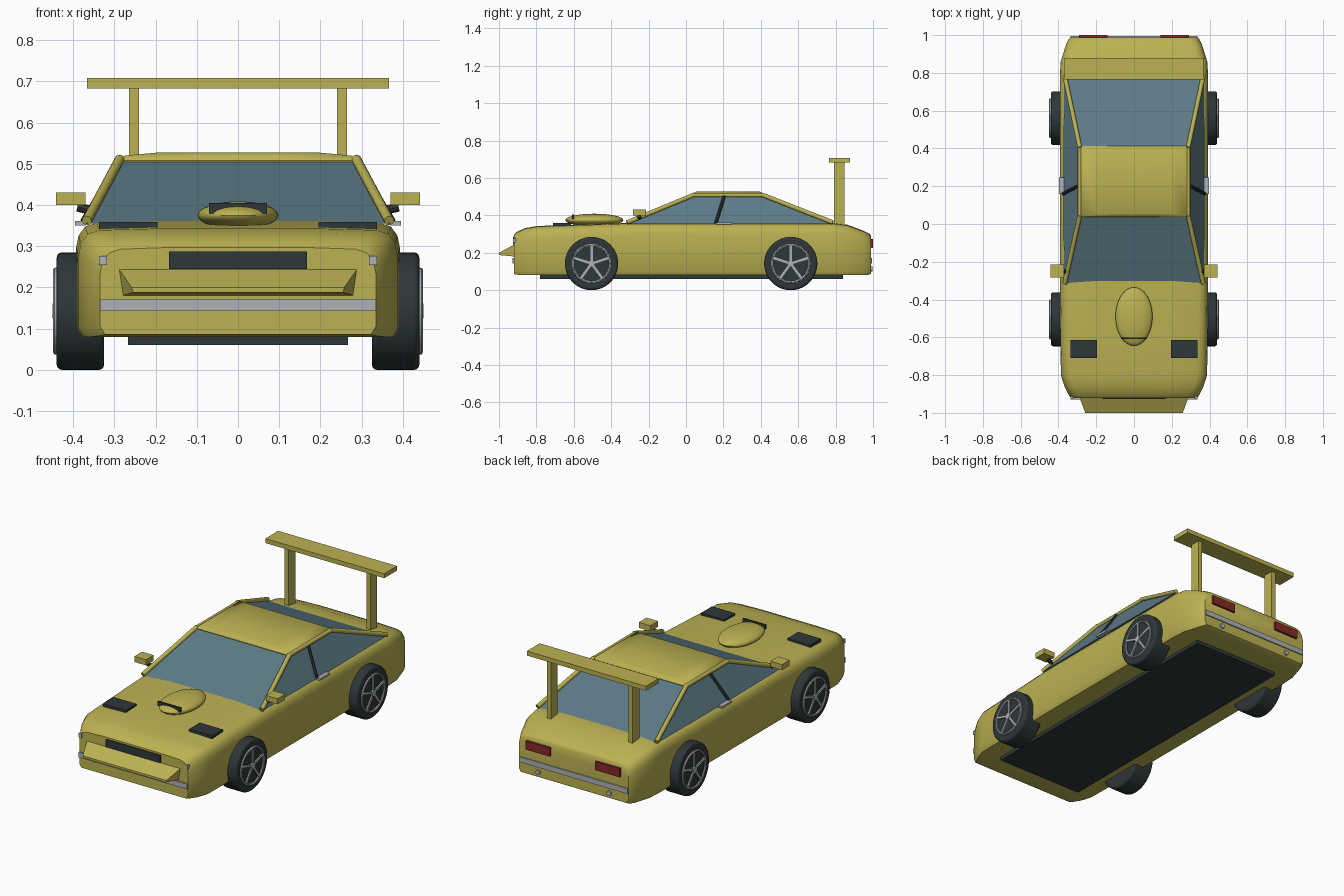
import bpy, bmesh, math
from mathutils import Vector, Matrix

if "Cube" in bpy.data.objects:
    bpy.data.objects.remove(bpy.data.objects["Cube"])


def material(name, rgb):
    m = bpy.data.materials.new(name)
    m.diffuse_color = (*rgb, 1)
    m.use_nodes = True
    m.node_tree.nodes["Principled BSDF"].inputs["Base Color"].default_value = m.diffuse_color
    return m


YELLOW = material("yellow paint", (0.50, 0.445, 0.085))
GLASS = material("blue glass", (0.11, 0.195, 0.24))
DARK = material("dark rubber", (0.028, 0.038, 0.041))
SILVER = material("silver", (0.42, 0.44, 0.46))
RED = material("red lens", (0.24, 0.022, 0.02))


def finish(name, bm, mat, bevel=0.0, smooth=False):
    bmesh.ops.recalc_face_normals(bm, faces=bm.faces[:])
    me = bpy.data.meshes.new(name)
    bm.to_mesh(me)
    bm.free()
    me.materials.append(mat)
    ob = bpy.data.objects.new(name, me)
    bpy.context.collection.objects.link(ob)
    if bevel:
        mod = ob.modifiers.new("bevel", 'BEVEL')
        mod.width, mod.segments, mod.limit_method = bevel, 3, 'ANGLE'
    if smooth:
        bpy.ops.object.select_all(action='DESELECT')
        ob.select_set(True)
        bpy.context.view_layer.objects.active = ob
        bpy.ops.object.shade_smooth_by_angle(angle=math.radians(40))
    return ob


def loft(name, rings, mat, **kw):
    """Skin equal-length rings of points and cap both ends."""
    bm = bmesh.new()
    vs = [[bm.verts.new(p) for p in r] for r in rings]
    n = len(vs[0])
    for a, b in zip(vs, vs[1:]):
        for i in range(n):
            j = (i + 1) % n
            bm.faces.new((a[i], a[j], b[j], b[i]))
    bm.faces.new(vs[0])
    bm.faces.new(vs[-1])
    return finish(name, bm, mat, **kw)


def box(name, x, y, z, mat, **kw):
    rings = [[(x[0], y[0], h), (x[1], y[0], h), (x[1], y[1], h), (x[0], y[1], h)] for h in z]
    return loft(name, rings, mat, **kw)


def rod(name, a, b, r, mat, seg=12, **kw):
    a, b = Vector(a), Vector(b)
    d = b - a
    bm = bmesh.new()
    M = Matrix.Translation((a + b) / 2) @ d.to_track_quat('Z', 'Y').to_matrix().to_4x4()
    bmesh.ops.create_cone(bm, cap_ends=True, segments=seg, radius1=r, radius2=r,
                          depth=d.length, matrix=M)
    return finish(name, bm, mat, smooth=True, **kw)


def span(s, a, b):
    return sorted((s * a, s * b))


# Body shell: stations along the length (y, half width, bottom, top)
stations = [(-0.92, 0.335, 0.086, 0.297), (-0.905, 0.345, 0.083, 0.312),
            (-0.86, 0.368, 0.08, 0.332), (-0.80, 0.387, 0.08, 0.343),
            (-0.6, 0.39, 0.08, 0.35), (-0.3, 0.393, 0.08, 0.361),
            (0.78, 0.393, 0.08, 0.361), (0.86, 0.388, 0.08, 0.351),
            (0.95, 0.36, 0.08, 0.318), (0.98, 0.345, 0.083, 0.303), (0.988, 0.338, 0.088, 0.293)]


def section(y, w, b, t):
    half = [(w - 0.012, b), (w, b + 0.02), (w, t - 0.065), (w - 0.006, t - 0.035),
            (w - 0.022, t - 0.013), (w - 0.05, t - 0.004), (w * 0.5, t)]
    return [(x, y, z) for x, z in half] + [(-x, y, z) for x, z in reversed(half)]


loft("body", [section(*s) for s in stations], YELLOW, smooth=True)
box("underside_plate", (-0.267, 0.267), (-0.78, 0.84), (0.06, 0.082), DARK)

# Greenhouse glass and roof panel
loft("window_glass", [
    [(-0.37, -0.315, 0.355), (0.37, -0.315, 0.355), (0.375, 0.2, 0.355), (0.37, 0.785, 0.355),
     (-0.37, 0.785, 0.355), (-0.375, 0.2, 0.355)],
    [(-0.282, 0.045, 0.508), (0.282, 0.045, 0.508), (0.286, 0.2, 0.508), (0.282, 0.405, 0.508),
     (-0.282, 0.405, 0.508), (-0.286, 0.2, 0.508)]], GLASS)
loft("roof", [
    [(sx * w, 0.225 + sy * l, z) for sx, sy in ((-1, -1), (-0.4, -1), (0.4, -1), (1, -1),
                                                (1, 1), (0.4, 1), (-0.4, 1), (-1, 1))]
    for w, l, z in ((0.288, 0.185, 0.498), (0.29, 0.188, 0.508), (0.275, 0.182, 0.52),
                    (0.2, 0.17, 0.527))], YELLOW, smooth=True)

# Rear wing
box("wing_blade", (-0.367, 0.367), (0.765, 0.878), (0.683, 0.708), YELLOW)

for s, side in ((1, "right"), (-1, "left")):
    # Pillars around the glass
    rod(f"front_pillar_{side}", (s * 0.367, -0.315, 0.362), (s * 0.287, 0.045, 0.511), 0.012, YELLOW)
    rod(f"rear_pillar_{side}", (s * 0.367, 0.785, 0.362), (s * 0.287, 0.405, 0.511), 0.012, YELLOW)
    rod(f"roof_rail_{side}", (s * 0.287, 0.045, 0.508), (s * 0.287, 0.405, 0.508), 0.011, YELLOW)
    rod(f"door_pillar_{side}", (s * 0.375, 0.16, 0.36), (s * 0.289, 0.205, 0.505), 0.009, DARK, seg=8)
    box(f"wing_post_{side}", span(s, 0.24, 0.265), (0.79, 0.848), (0.34, 0.685), YELLOW)
    # Mirrors and door handles
    box(f"mirror_{side}", span(s, 0.37, 0.442), (-0.283, -0.215), (0.40, 0.431), YELLOW)
    rod(f"mirror_arm_{side}", (s * 0.345, -0.25, 0.385), (s * 0.39, -0.25, 0.395), 0.011, DARK, seg=8)
    box(f"door_handle_{side}", span(s, 0.37, 0.396), (0.16, 0.245), (0.35, 0.361), SILVER)
    # Lamps, hood vents and exhaust tips
    box(f"corner_lamp_{side}", span(s, 0.318, 0.337), (-0.925, -0.908), (0.254, 0.276), SILVER)
    box(f"tail_lamp_{side}", span(s, 0.14, 0.29), (0.975, 1.0), (0.226, 0.274), RED)
    box(f"hood_vent_{side}", span(s, 0.195, 0.337), (-0.71, -0.615), (0.335, 0.359), DARK)
    rod(f"exhaust_{side}", (s * 0.22, 0.95, 0.115), (s * 0.22, 0.996, 0.115), 0.014, SILVER)

    # Wheels: tyre, rim ring, hub and five spokes
    for y, end in ((-0.505, "front"), (0.56, "rear")):
        c = Vector((0, y, 0.1425))
        X = Vector((s, 0, 0))
        rod(f"{end}_tyre_{side}", c + X * 0.325, c + X * 0.44, 0.1425, DARK, seg=48, bevel=0.012)
        rings = []
        for i in range(40):
            a = math.tau * i / 40
            d = Vector((0, math.sin(a), math.cos(a)))
            rings.append([c + X * x + d * r for x, r in
                          ((0.43, 0.107), (0.446, 0.105), (0.449, 0.1), (0.446, 0.095), (0.43, 0.094))])
        bm = bmesh.new()
        vs = [[bm.verts.new(p) for p in r] for r in rings]
        for i in range(40):
            for k in range(5):
                n, m = (i + 1) % 40, (k + 1) % 5
                bm.faces.new((vs[i][k], vs[i][m], vs[n][m], vs[n][k]))
        finish(f"{end}_rim_{side}", bm, SILVER, smooth=True)
        rod(f"{end}_hub_{side}", c + X * 0.43, c + X * 0.45, 0.018, SILVER, seg=20)
        bm = bmesh.new()
        for i in range(5):
            M = (Matrix.Translation(c + X * 0.44) @ Matrix.Rotation(math.tau * i / 5, 4, 'X')
                 @ Matrix.Translation((0, 0, 0.055)) @ Matrix.Diagonal((0.014, 0.013, 0.09, 1)))
            bmesh.ops.create_cube(bm, size=1, matrix=M)
        finish(f"{end}_spokes_{side}", bm, SILVER)

# Hood scoop with its dark intake
bm = bmesh.new()
bmesh.ops.create_uvsphere(bm, u_segments=32, v_segments=16, radius=1,
                          matrix=Matrix.Translation((0, -0.49, 0.375)) @ Matrix.Diagonal((0.098, 0.155, 0.034, 1)))
finish("hood_scoop", bm, YELLOW, smooth=True)
box("scoop_intake", (-0.07, 0.07), (-0.61, -0.6), (0.38, 0.405), DARK)

# Nose: grille, bumper strips and splitter
box("grille", (-0.168, 0.168), (-0.926, -0.9), (0.245, 0.287), DARK)
box("front_bumper_strip", (-0.335, 0.335), (-0.928, -0.905), (0.143, 0.172), SILVER)
box("rear_bumper_strip", (-0.335, 0.335), (0.97, 0.994), (0.143, 0.172), SILVER)
loft("splitter", [
    [(-0.28, -0.915, 0.18), (0.28, -0.915, 0.18), (0.29, -0.915, 0.246), (-0.29, -0.915, 0.246)],
    [(-0.255, -1.0, 0.188), (0.255, -1.0, 0.188), (0.258, -1.0, 0.2), (-0.258, -1.0, 0.2)]], YELLOW)
